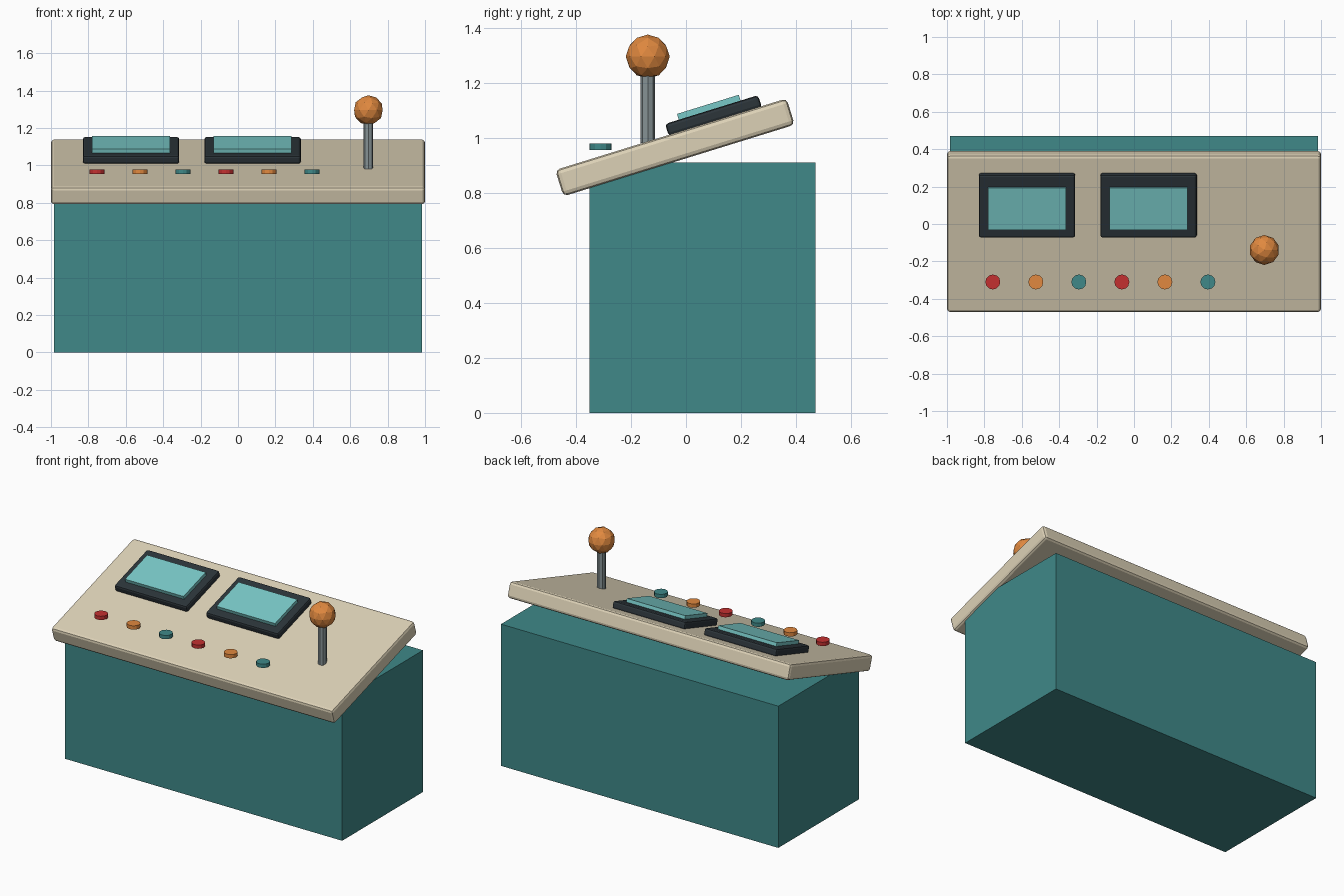
import bpy
from math import radians

if "Cube" in bpy.data.objects:
    bpy.data.objects.remove(bpy.data.objects["Cube"])

TILT = radians(17.2)


def material(name, rgb):
    m = bpy.data.materials.new(name)
    m.diffuse_color = (*rgb, 1)
    m.use_nodes = True
    m.node_tree.nodes["Principled BSDF"].inputs["Base Color"].default_value = m.diffuse_color
    return m


teal = material("teal", (0.05, 0.25, 0.25))
cream = material("cream", (0.72, 0.64, 0.47))
dark = material("dark", (0.025, 0.035, 0.042))
glass = material("glass", (0.19, 0.58, 0.57))
steel = material("steel", (0.24, 0.29, 0.30))
orange = material("orange", (0.75, 0.25, 0.05))
red = material("red", (0.55, 0.03, 0.03))


def finish(name, mat):
    ob = bpy.context.object
    ob.name = name
    ob.data.materials.append(mat)
    return ob


def box(name, mat, loc, size, tilt=0.0, bevel=0.0):
    bpy.ops.mesh.primitive_cube_add(size=1, location=loc)
    ob = finish(name, mat)
    ob.scale = size
    bpy.ops.object.transform_apply(location=False, rotation=False, scale=True)
    ob.rotation_euler.x = tilt
    if bevel:
        mod = ob.modifiers.new("bevel", 'BEVEL')
        mod.width = bevel
        mod.segments = 2
    return ob


def cylinder(name, mat, loc, radius, depth, sides):
    bpy.ops.mesh.primitive_cylinder_add(vertices=sides, radius=radius, depth=depth, location=loc)
    return finish(name, mat)


# Cabinet and sloping control panel
box("cabinet", teal, (0, 0.06, 0.455), (1.97, 0.82, 0.91))
box("control_panel", cream, (0, -0.04, 0.965), (2.0, 0.88, 0.10), TILT, 0.017)

# Two framed monitors
for i, x in enumerate((-0.572, 0.078)):
    box(f"monitor_frame_{i + 1}", dark, (x, 0.10, 1.08), (0.515, 0.354, 0.047), TILT, 0.012)
    box(f"monitor_screen_{i + 1}", glass, (x, 0.084, 1.107), (0.416, 0.235, 0.03), TILT)

# Row of push buttons
for i in range(6):
    cylinder(f"button_{i + 1}", (red, orange, teal)[i % 3],
             (-0.755 + 0.23 * i, -0.31, 0.967), 0.04, 0.024, 12)

# Lever with faceted ball knob
cylinder("lever_stick", steel, (0.697, -0.139, 1.115), 0.026, 0.27, 8)
bpy.ops.mesh.primitive_ico_sphere_add(subdivisions=2, radius=0.08, location=(0.697, -0.139, 1.295))
finish("lever_knob", orange)
